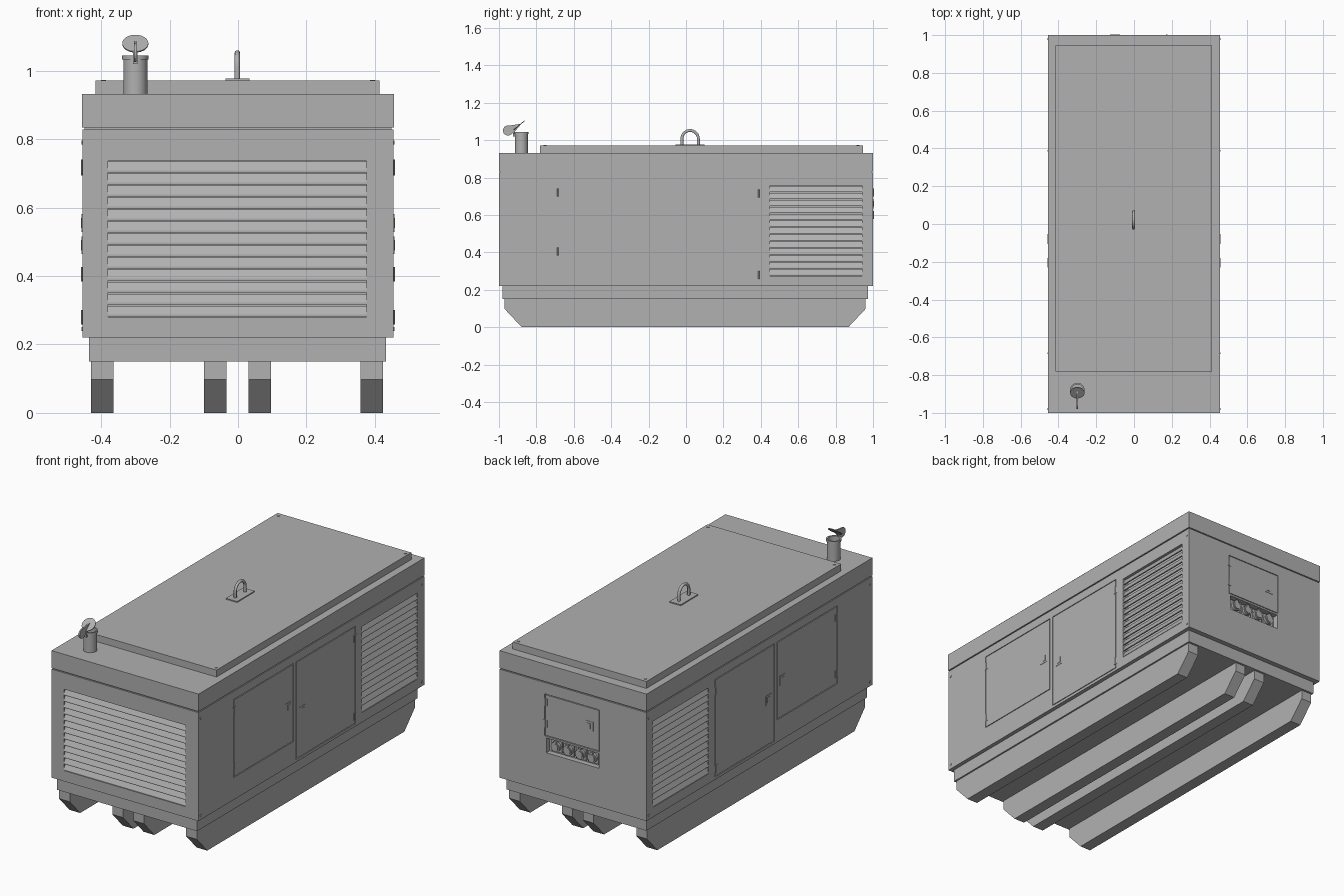
import bpy, bmesh, math
from mathutils import Vector, Matrix

if "Cube" in bpy.data.objects:
    bpy.data.objects.remove(bpy.data.objects["Cube"])

X, Y = 0.455, 1.0          # half width and half length of the housing
paint = bpy.data.materials.new('grey_paint')
paint.diffuse_color = (0.44, 0.44, 0.44, 1)
paint.use_nodes = True
paint.node_tree.nodes["Principled BSDF"].inputs["Base Color"].default_value = paint.diffuse_color


def place(face, u, v, n):
    """u runs along a housing face, v is height, n is distance outwards."""
    return {'front': Vector((u, -Y - n, v)), 'back': Vector((u, Y + n, v)),
            'right': Vector((X + n, u, v)), 'left': Vector((-X - n, u, v))}[face]


def finish(name, bm, smooth=False):
    bmesh.ops.recalc_face_normals(bm, faces=bm.faces)
    me = bpy.data.meshes.new(name)
    bm.to_mesh(me)
    bm.free()
    me.materials.append(paint)
    ob = bpy.data.objects.new(name, me)
    bpy.context.collection.objects.link(ob)
    if smooth:
        bpy.ops.object.select_all(action='DESELECT')
        ob.select_set(True)
        bpy.context.view_layer.objects.active = ob
        bpy.ops.object.shade_smooth_by_angle(angle=math.radians(35))
    return ob


def extrude(bm, a, b):
    """Solid between two matching outlines."""
    va, vb = [bm.verts.new(p) for p in a], [bm.verts.new(p) for p in b]
    bm.faces.new(va)
    bm.faces.new(vb[::-1])
    for i in range(len(va)):
        j = (i + 1) % len(va)
        bm.faces.new((va[i], vb[i], vb[j], va[j]))


def slab(bm, face, u0, u1, v0, v1, n0, n1):
    prof = [(n0, v0), (n1, v0), (n1, v1), (n0, v1)]
    extrude(bm, [place(face, u0, v, n) for n, v in prof], [place(face, u1, v, n) for n, v in prof])


def box(name, x0, x1, y0, y1, z0, z1):
    bm = bmesh.new()
    c = [(x0, y0), (x1, y0), (x1, y1), (x0, y1)]
    extrude(bm, [(x, y, z0) for x, y in c], [(x, y, z1) for x, y in c])
    return finish(name, bm)


def disc(bm, pos, axis, r, depth, seg=16):
    rot = Vector((0, 0, 1)).rotation_difference(Vector(axis)).to_matrix().to_4x4()
    bmesh.ops.create_cone(bm, cap_ends=True, segments=seg, radius1=r, radius2=r, depth=depth,
                          matrix=Matrix.Translation(pos) @ rot)


# Openings on the housing: (face, u0, u1, v0, v1)
vents = [('front', -0.38, 0.376, 0.28, 0.736)]
doors = [('back', -0.164, 0.176, 0.53, 0.765)]
latches = [('back', -0.10, 0.66)]
hinges = [('back', 0.174, 0.72), ('back', 0.174, 0.60)]
for s in ('right', 'left'):
    vents.append((s, 0.45, 0.94, 0.275, 0.757))
    doors += [(s, -0.69, -0.157, 0.345, 0.782), (s, -0.134, 0.392, 0.235, 0.782)]
    latches += [(s, -0.205, 0.555), (s, -0.08, 0.49)]
    hinges += [(s, -0.685, 0.72), (s, -0.685, 0.405), (s, 0.388, 0.715), (s, 0.388, 0.28)]
socket_bay = ('back', -0.16, 0.166, 0.437, 0.52)

# Housing with recesses for vents, doors and sockets
body = box('housing', -X, X, -Y, Y, 0.22, 0.828)
bm = bmesh.new()
for v in vents:
    slab(bm, *v, -0.035, 0.05)
for d in doors:
    slab(bm, *d, -0.008, 0.05)
slab(bm, *socket_bay, -0.03, 0.05)
cutter = finish('cutter', bm)
cutter.hide_render = True
m = body.modifiers.new('cut', 'BOOLEAN')
m.object, m.operation, m.solver = cutter, 'DIFFERENCE', 'EXACT'
bpy.ops.object.select_all(action='DESELECT')
bpy.context.view_layer.objects.active = body
body.select_set(True)
bpy.ops.object.modifier_apply(modifier='cut')
bpy.data.objects.remove(cutter)

# Door panels sit flush with a thin gap around
for f, u0, u1, v0, v1 in doors:
    bm = bmesh.new()
    g = 0.004
    slab(bm, f, u0 + g, u1 - g, v0 + g, v1 - g, -0.009, 0)
    finish(f + '_door', bm)

# Louvre slats, leaning outwards at the bottom
for f, u0, u1, v0, v1 in vents:
    bm = bmesh.new()
    p = (v1 - v0) / 13
    for i in range(13):
        z = v0 + i * p
        prof = [(0, z + 0.002), (0, z + 0.007), (-0.014, z + p - 0.002), (-0.02, z + p - 0.002), (-0.008, z + 0.002)]
        extrude(bm, [place(f, u0, v, n) for n, v in prof], [place(f, u1, v, n) for n, v in prof])
    finish(f + '_louvre', bm)

# Latches: thin plate with a paddle
bm = bmesh.new()
for f, u, v in latches:
    slab(bm, f, u - 0.026, u + 0.026, v - 0.026, v + 0.026, -0.002, 0.002)
    slab(bm, f, u - 0.008, u + 0.014, v - 0.015, v + 0.015, 0, 0.004)
finish('latches', bm)

# Hinges: knuckle and leaf
bm = bmesh.new()
for f, u, v in hinges:
    slab(bm, f, u - 0.014, u + 0.014, v - 0.02, v + 0.02, -0.002, 0.001)
    disc(bm, place(f, u, v, 0), (0, 0, 1), 0.004, 0.042, 10)
finish('hinges', bm, smooth=True)

# Four power sockets in the back bay
bm = bmesh.new()
for i in range(4):
    x = 0.116 - i * 0.0755
    slab(bm, 'back', x - 0.032, x + 0.032, 0.447, 0.511, -0.031, -0.02)
    disc(bm, place('back', x, 0.479, -0.014), (0, 1, 0), 0.027, 0.016, 24)
    disc(bm, place('back', x, 0.479, -0.005), (0, 1, 0), 0.02, 0.008, 24)
    slab(bm, 'back', x - 0.008, x + 0.008, 0.498, 0.512, -0.022, -0.003)
finish('power_sockets', bm, smooth=True)

# Roof, seam, lid and base frame
box('roof_seam', -0.449, 0.449, -0.994, 0.994, 0.82, 0.84)
box('roof', -0.456, 0.456, -Y, Y, 0.834, 0.932)
box('roof_lid', -0.416, 0.413, -0.78, 0.945, 0.925, 0.971)
box('base_frame', -0.435, 0.433, -0.98, 0.972, 0.15, 0.222)

# Skids with sloped ends
outline = [(-0.97, 0.155), (-0.97, 0.098), (-0.878, 0), (0.868, 0), (0.96, 0.098), (0.96, 0.155)]
for i, x in enumerate((-0.43, -0.10, 0.03, 0.358)):
    bm = bmesh.new()
    extrude(bm, [(x, y, z) for y, z in outline], [(x + 0.066, y, z) for y, z in outline])
    finish('skid_%d' % (i + 1), bm)

# Bolts on the lid and housing corners
bm = bmesh.new()
for s in (-1, 1):
    for y in (-0.755, 0.92):
        disc(bm, Vector((s * 0.393, y, 0.971)), (0, 0, 1), 0.008, 0.005, 10)
    for y in (-0.98, 0.98):
        for z in (0.79, 0.245):
            disc(bm, Vector((s * X, y, z)), (1, 0, 0), 0.006, 0.005, 10)
finish('bolts', bm, smooth=True)

# Exhaust pipe, turned from a profile
bm = bmesh.new()
prof = [(0.0, 0.96), (0.031, 0.96), (0.031, 1.045), (0.039, 1.045), (0.039, 1.033), (0.035, 1.033), (0.035, 0.928)]
vs = [bm.verts.new((-0.3 + r, -0.88, z)) for r, z in prof]
es = [bm.edges.new(e) for e in zip(vs, vs[1:])]
bmesh.ops.spin(bm, geom=vs + es, cent=(-0.3, -0.88, 0), axis=(0, 0, 1), angle=2 * math.pi, steps=32)
bmesh.ops.remove_doubles(bm, verts=bm.verts, dist=1e-5)
finish('exhaust_pipe', bm, smooth=True)

# Rain cap: tilted disc and round counterweight plate
a = math.radians(40)
bm = bmesh.new()
disc(bm, Vector((-0.3, -0.893, 1.079)), (0, -math.sin(a), math.cos(a)), 0.038, 0.004, 32)
finish('rain_cap', bm, smooth=True)
bm = bmesh.new()
arc = [math.radians(75 + 20 * i) for i in range(12)]
plate = [(-0.952 + 0.027 * math.cos(t), 1.052 + 0.027 * math.sin(t)) for t in arc] + [(-0.918, 1.043), (-0.88, 1.088)]
extrude(bm, [(-0.304, y, z) for y, z in plate], [(-0.296, y, z) for y, z in plate])
lug = [(-0.925, 1.02), (-0.913, 1.02), (-0.913, 1.058), (-0.925, 1.058)]
extrude(bm, [(-0.307, y, z) for y, z in lug], [(-0.293, y, z) for y, z in lug])
finish('cap_counterweight', bm)

# Lifting eye: plate and bent bar
box('lifting_plate', -0.037, 0.033, -0.055, 0.1, 0.968, 0.977)
cu = bpy.data.curves.new('lifting_eye', 'CURVE')
cu.dimensions, cu.bevel_depth, cu.bevel_resolution = '3D', 0.008, 3
cu.materials.append(paint)
pts = [(-0.022, 0.972)] + [(0.022 - 0.044 * math.cos(math.pi * i / 14), 1.008 + 0.044 * math.sin(math.pi * i / 14))
                           for i in range(15)] + [(0.066, 0.972)]
sp = cu.splines.new('POLY')
sp.points.add(len(pts) - 1)
for p, (y, z) in zip(sp.points, pts):
    p.co = (-0.002, y, z, 1)
bpy.context.collection.objects.link(bpy.data.objects.new('lifting_eye', cu))
